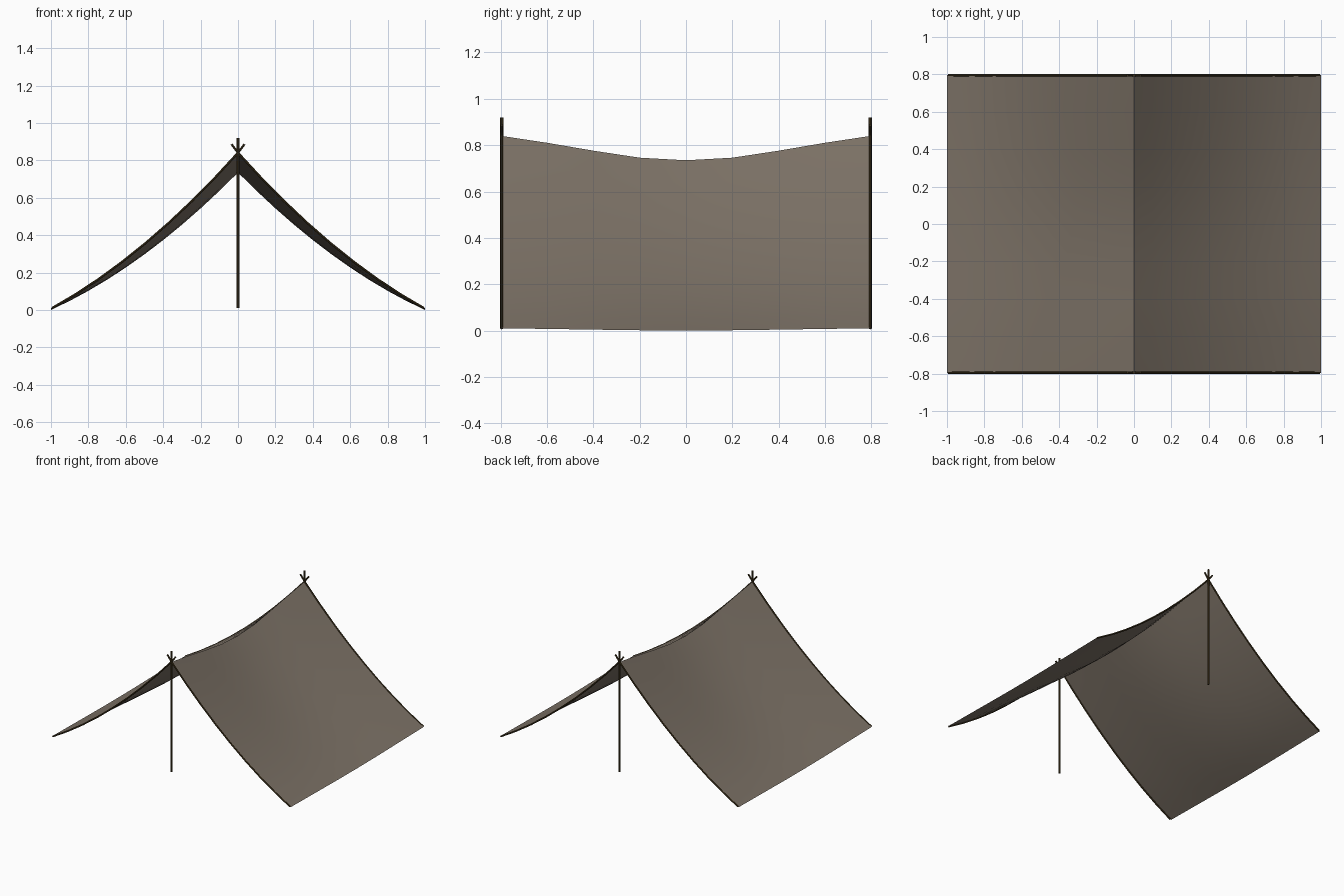
import bpy, bmesh, math
from mathutils import Vector

if "Cube" in bpy.data.objects:
    bpy.data.objects.remove(bpy.data.objects["Cube"])

def material(name, rgb):
    m = bpy.data.materials.new(name)
    m.diffuse_color = (*rgb, 1)
    m.use_nodes = True
    m.node_tree.nodes["Principled BSDF"].inputs["Base Color"].default_value = m.diffuse_color
    return m

CLOTH = material("grey brown canvas", (0.205, 0.17, 0.135))
WOOD = material("dark brown wood", (0.06, 0.04, 0.014))
DROP = [0.105, 0.094, 0.064, 0.03, 0.0]   # ridge sag from the middle to each end
RIDGE, FOOT, NX = 0.84, 0.01, 10

def height(t, drop=0.0):
    """Height of the canvas from ridge (t=0) to foot (t=1)."""
    z = FOOT + (RIDGE - FOOT) * (1 - t) - 0.28 * t * (1 - t)
    return z - drop * (1 - t) - drop * 0.09 * t

def add(name, bm, mat):
    me = bpy.data.meshes.new(name)
    bm.to_mesh(me)
    bm.free()
    me.materials.append(mat)
    ob = bpy.data.objects.new(name, me)
    bpy.context.collection.objects.link(ob)
    bpy.ops.object.select_all(action='DESELECT')
    ob.select_set(True)
    bpy.context.view_layer.objects.active = ob
    bpy.ops.object.shade_smooth_by_angle(angle=math.radians(40))
    return ob

# canvas: one sagging sheet over the ridge
bm = bmesh.new()
rows = []
for j in range(-4, 5):
    rows.append([bm.verts.new((i / NX, j * 0.2 * 0.995, height(abs(i) / NX, DROP[abs(j)])))
                 for i in range(-NX, NX + 1)])
for a, b in zip(rows, rows[1:]):
    for i in range(2 * NX):
        bm.faces.new((a[i], a[i + 1], b[i + 1], b[i]))
add("canvas_sheet", bm, CLOTH)

# poles: a ring swept along a path in the xz plane
def pole(name, path, y, r=0.0075, sides=8):
    bm = bmesh.new()
    rings = []
    for k, (x, z) in enumerate(path):
        p, q = path[max(k - 1, 0)], path[min(k + 1, len(path) - 1)]
        d = Vector((q[0] - p[0], 0, q[1] - p[1])).normalized()
        n = Vector((d.z, 0, -d.x))
        rings.append([bm.verts.new(Vector((x, y, z)) + r * (math.cos(a) * n + math.sin(a) * Vector((0, 1, 0))))
                      for a in (2 * math.pi * s / sides for s in range(sides))])
    for a, b in zip(rings, rings[1:]):
        for s in range(sides):
            t = (s + 1) % sides
            bm.faces.new((a[s], a[t], b[t], b[s]))
    bm.faces.new(rings[0][::-1])
    bm.faces.new(rings[-1])
    bmesh.ops.recalc_face_normals(bm, faces=bm.faces)
    add(name, bm, WOOD)

for end, y in (("front", -0.795), ("back", 0.795)):
    pole(end + "_upright_pole", [(0, 0.01), (0, 0.92)], y)
    for side, s in (("left", -1), ("right", 1)):
        # bowed edge pole, crossing its twin above the ridge
        pts = [(s * i / 8 * 0.993, height(i / 8) + 0.001) for i in range(8, -1, -1)]
        pole(f"{end}_{side}_edge_pole", pts + [(-s * 0.035, 0.887)], y, 0.006)
